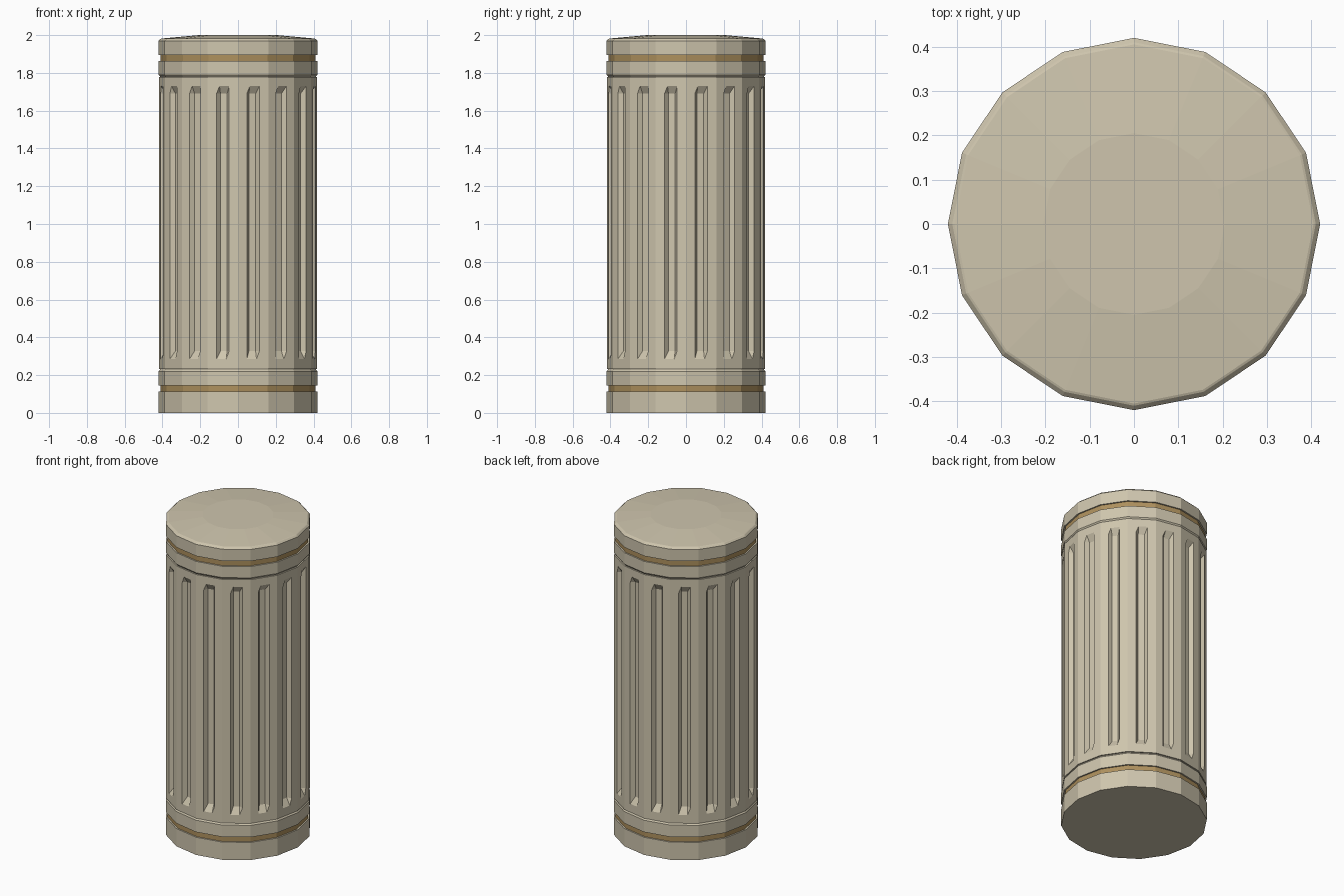
import bpy, bmesh
from math import sin, cos, pi

if "Cube" in bpy.data.objects:
    bpy.data.objects.remove(bpy.data.objects["Cube"])

SIDES = 16


def material(name, rgb):
    m = bpy.data.materials.new(name)
    m.diffuse_color = (*rgb, 1)
    m.use_nodes = True
    m.node_tree.nodes["Principled BSDF"].inputs["Base Color"].default_value = m.diffuse_color
    return m


stone = material("stone", (0.62, 0.56, 0.42))
bronze = material("bronze", (0.42, 0.28, 0.11))


def make_object(name, bm, mat):
    bmesh.ops.recalc_face_normals(bm, faces=bm.faces)
    me = bpy.data.meshes.new(name)
    bm.to_mesh(me)
    bm.free()
    me.materials.append(mat)
    ob = bpy.data.objects.new(name, me)
    bpy.context.collection.objects.link(ob)
    return ob


def corner(i, r):
    a = 2 * pi * i / SIDES
    return r * cos(a), r * sin(a)


def lathe(name, profile, mat):
    """Sixteen-sided capped solid from (radius, z) points, bottom to top."""
    bm = bmesh.new()
    rings = [[bm.verts.new((*corner(i, r), z)) for i in range(SIDES)] for r, z in profile]
    for lo, hi in zip(rings, rings[1:]):
        for i in range(SIDES):
            j = (i + 1) % SIDES
            bm.faces.new((lo[i], lo[j], hi[j], hi[i]))
    bm.faces.new(rings[0][::-1])
    bm.faces.new(rings[-1])
    return make_object(name, bm, mat)


# Base and its collar
lathe("base", [(0.42, 0), (0.42, 0.112)], stone)
lathe("lower_inlay", [(0.411, 0.112), (0.411, 0.145)], bronze)
lathe("lower_collar", [(0.42, 0.145), (0.42, 0.22), (0.411, 0.232)], stone)

# Upper collar and slightly domed cap
lathe("upper_collar", [(0.411, 1.778), (0.42, 1.79), (0.42, 1.862)], stone)
lathe("upper_inlay", [(0.411, 1.862), (0.411, 1.896)], bronze)
lathe("cap", [(0.42, 1.896), (0.42, 1.97), (0.41, 1.98), (0.405, 1.982), (0.205, 2.0)], stone)


# Shaft: one sunken flute in the middle of each flat side
def shaft_ring(bm, z, depth, r=0.419):
    ring = []
    for i in range(SIDES):
        (x0, y0), (x1, y1) = corner(i, r), corner(i + 1, r)
        mid = 2 * pi * (i + 0.5) / SIDES
        for t, d in ((0, 0), (0.29, 0), (0.39, depth), (0.61, depth), (0.71, 0)):
            ring.append(bm.verts.new((x0 + (x1 - x0) * t - d * cos(mid),
                                      y0 + (y1 - y0) * t - d * sin(mid), z)))
    return ring


bm = bmesh.new()
levels = [(0.232, 0), (0.285, 0), (0.328, 0.025), (1.69, 0.025), (1.73, 0), (1.778, 0)]
rings = [shaft_ring(bm, z, d) for z, d in levels]
for lo, hi in zip(rings, rings[1:]):
    n = len(lo)
    for i in range(n):
        j = (i + 1) % n
        bm.faces.new((lo[i], lo[j], hi[j]))
        bm.faces.new((lo[i], hi[j], hi[i]))
bm.faces.new(rings[0][::-1])
bm.faces.new(rings[-1])
make_object("fluted_shaft", bm, stone)
